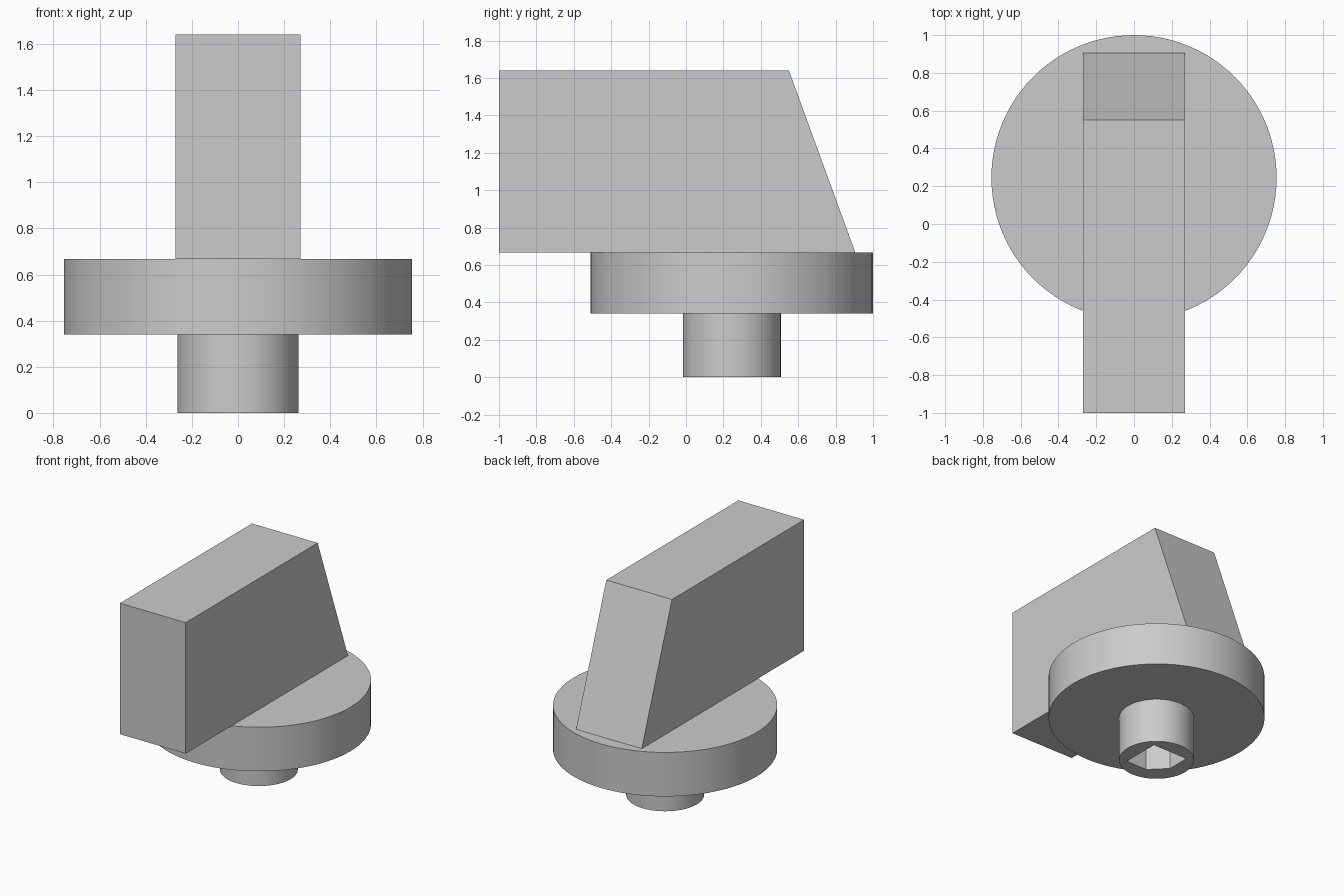
import bpy, bmesh, math

if "Cube" in bpy.data.objects:
    bpy.data.objects.remove(bpy.data.objects["Cube"])

AXIS_Y = 0.245            # y of the round base's axis
STEM_H, DISC_TOP, TOP = 0.34, 0.667, 1.64

grey = bpy.data.materials.new("light_grey")
grey.diffuse_color = (0.6, 0.6, 0.6, 1)
grey.use_nodes = True
grey.node_tree.nodes["Principled BSDF"].inputs["Base Color"].default_value = grey.diffuse_color


def prism(name, points, offset):
    """Closed solid from a planar 3D profile, extruded by an offset vector."""
    bm = bmesh.new()
    face = bm.faces.new([bm.verts.new(p) for p in points])
    ext = bmesh.ops.extrude_face_region(bm, geom=[face], use_keep_orig=True)
    verts = [g for g in ext["geom"] if isinstance(g, bmesh.types.BMVert)]
    bmesh.ops.translate(bm, verts=verts, vec=offset)
    bmesh.ops.recalc_face_normals(bm, faces=bm.faces)
    mesh = bpy.data.meshes.new(name)
    bm.to_mesh(mesh)
    bm.free()
    obj = bpy.data.objects.new(name, mesh)
    bpy.context.collection.objects.link(obj)
    mesh.materials.append(grey)
    return obj


def cylinder(name, radius, z0, z1, sides=96):
    ring = [(radius * math.cos(math.tau * i / sides),
             AXIS_Y + radius * math.sin(math.tau * i / sides), z0)
            for i in range(sides)]
    obj = prism(name, ring, (0, 0, z1 - z0))
    for f in obj.data.polygons:          # smooth wall, flat caps
        f.use_smooth = abs(f.normal.z) < 0.5
    for e in obj.data.edges:             # sharp rims
        a, b = (obj.data.vertices[v].co for v in e.vertices)
        e.use_edge_sharp = abs(a.z - b.z) < 1e-5
    return obj


# Round base and stem
cylinder("disc", 0.755, STEM_H, DISC_TOP)
stem = cylinder("stem", 0.262, 0, STEM_H)

# Square shaft socket with one corner cut off, open at the bottom of the stem
s, c = 0.148, -0.03
socket = [(s, s), (-s, s), (-s, c), (c, -s), (s, -s)]
cutter = prism("socket_cutter", [(x, AXIS_Y + y, -0.1) for x, y in socket],
               (0, 0, 0.1 + 0.32))
cutter.hide_render = True
cutter.hide_set(True)
cut = stem.modifiers.new("socket", "BOOLEAN")
cut.operation = "DIFFERENCE"
cut.solver = "EXACT"
cut.object = cutter

# Grip block with a sloping back
w = 0.27
side = [(-1, DISC_TOP), (0.905, DISC_TOP), (0.55, TOP), (-1, TOP)]
prism("grip", [(-w, y, z) for y, z in side], (2 * w, 0, 0))
